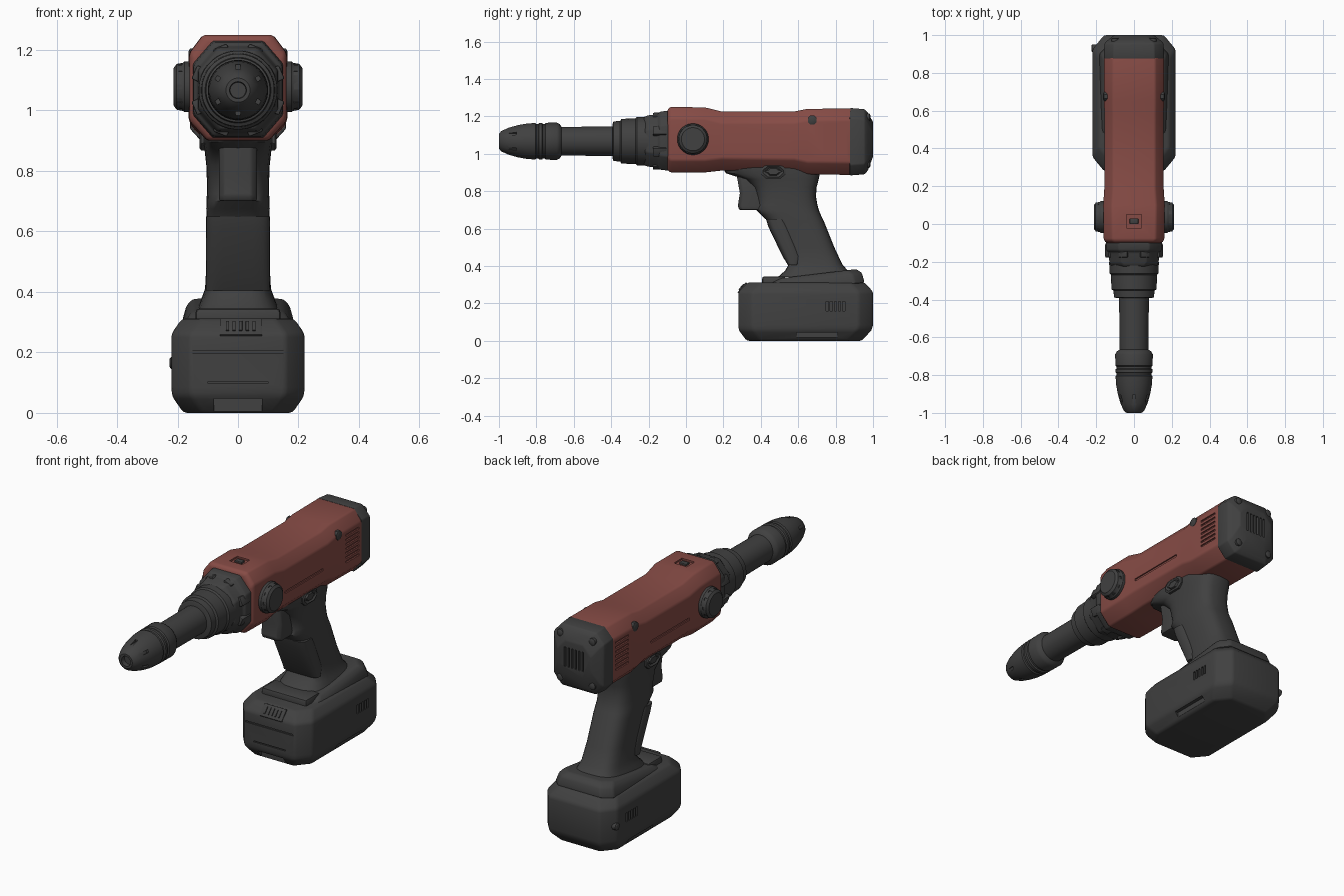
import bpy, bmesh, math
from mathutils import Matrix, Vector

if "Cube" in bpy.data.objects:
    bpy.data.objects.remove(bpy.data.objects["Cube"])

AX = 1.067  # height of the drive axis


def material(name, rgb):
    m = bpy.data.materials.new(name)
    m.diffuse_color = (*rgb, 1)
    m.use_nodes = True
    m.node_tree.nodes["Principled BSDF"].inputs["Base Color"].default_value = m.diffuse_color
    return m


RED = material("dull red", (0.24, 0.071, 0.060))
GREY = material("dark grey", (0.052, 0.052, 0.052))


def add_boxes(bm, boxes):
    # each box: centre, size, optional rotation matrix
    for b in boxes:
        m = Matrix.Translation(b[0])
        if len(b) > 2:
            m = m @ b[2]
        bmesh.ops.create_cube(bm, size=1, matrix=m @ Matrix.Diagonal((*b[1], 1)))


def to_object(name, bm, mat=None):
    bmesh.ops.recalc_face_normals(bm, faces=bm.faces)
    me = bpy.data.meshes.new(name)
    bm.to_mesh(me)
    bm.free()
    ob = bpy.data.objects.new(name, me)
    bpy.context.collection.objects.link(ob)
    if mat:
        me.materials.append(mat)
    return ob


def finish(ob, bevel=0.0, cuts=(), angle=32, seg=2):
    # bevel the edges, cut the slots, then shade smooth
    if bevel:
        m = ob.modifiers.new("bevel", 'BEVEL')
        m.width, m.segments, m.limit_method = bevel, seg, 'ANGLE'
        m.angle_limit = math.radians(25)
    cutter = None
    if cuts:
        bm = bmesh.new()
        add_boxes(bm, cuts)
        cutter = to_object("slot_cutter", bm)
        cutter.hide_render = True
        m = ob.modifiers.new("slots", 'BOOLEAN')
        m.object, m.operation, m.solver, m.use_self = cutter, 'DIFFERENCE', 'EXACT', True
    bpy.ops.object.select_all(action='DESELECT')
    bpy.context.view_layer.objects.active = ob
    ob.select_set(True)
    if bevel or cuts:
        bpy.ops.object.convert(target='MESH')
    if cutter:
        bpy.data.objects.remove(cutter)
    bpy.ops.object.shade_smooth_by_angle(angle=math.radians(angle))
    return ob


def loft(name, rings, mat, **kw):
    bm = bmesh.new()
    vs = [[bm.verts.new(p) for p in r] for r in rings]
    n = len(vs[0])
    for a, b in zip(vs, vs[1:]):
        for i in range(n):
            bm.faces.new((a[i], a[(i + 1) % n], b[(i + 1) % n], b[i]))
    bm.faces.new(vs[0])
    bm.faces.new(vs[-1])
    return finish(to_object(name, bm, mat), **kw)


def lathe(name, prof, centre, axis, mat, n=32, **kw):
    # prof: (distance along axis, radius), axis 'X' or 'Y'
    c, rings = Vector(centre), []
    for d, r in prof:
        ring = []
        for i in range(n):
            a = 2 * math.pi * (i + 0.5) / n
            u, w = r * math.cos(a), r * math.sin(a)
            ring.append(c + Vector((d, u, w) if axis == 'X' else (u, d, w)))
        rings.append(ring)
    return loft(name, rings, mat, **kw)


def box(name, boxes, mat, bevel=0.006):
    bm = bmesh.new()
    add_boxes(bm, boxes)
    return finish(to_object(name, bm, mat), bevel=bevel)


def octagon(hw, v0, v1, cu, cv, cu1=None, cv1=None):
    # rectangle with chamfered corners; low and high chamfers may differ
    cu1, cv1 = cu1 or cu, cv1 or cv
    half = [(hw - cu, v0), (hw, v0 + cv), (hw, v1 - cv1), (hw - cu1, v1)]
    return half + [(-u, v) for u, v in reversed(half)]


def rounded(z, y0, y1, hw, n=28, e=3.2):
    pts = []
    for i in range(n):
        a = 2 * math.pi * i / n
        c, s = math.cos(a), math.sin(a)
        pts.append((math.copysign(abs(c) ** (2 / e), c) * hw,
                    (y0 + y1) / 2 + math.copysign(abs(s) ** (2 / e), s) * (y1 - y0) / 2, z))
    return pts


def spin(angle, radius, y):
    # place something at an angle around the drive axis
    return (radius * math.cos(angle), y, AX + radius * math.sin(angle)), Matrix.Rotation(-angle, 4, 'Y')


# red motor housing, with side slots, vents and a top switch recess
body = [(-0.10, .148, .915, 1.235), (-0.085, .16, .90, 1.25), (0.10, .163, .90, 1.248),
        (0.19, .157, .91, 1.226), (0.58, .157, .905, 1.226), (0.65, .158, .89, 1.24), (0.885, .158, .887, 1.242)]
cuts = [((0, 0.015, 1.25), (.08, .07, .02))]
for s in (-1, 1):
    cuts.append((((s * .165), .365, 1.04), (.03, .34, .014)))
    cuts += [((s * .165, .795, 1.005 + .025 * i), (.03, .115, .011)) for i in range(7)]
loft("motor_housing", [[(u, y, v) for u, v in octagon(h, a, b, .06, .065, .045, .06)] for y, h, a, b in body],
     RED, bevel=.018, cuts=cuts, seg=3)
box("direction_switch", [((0, .015, 1.244), (.045, .03, .012))], GREY, .003)

# grey rear cap with upright vents
cap = [(.875, .159, .884, 1.245), (.955, .157, .89, 1.238), (.972, .14, .91, 1.22), (1.0, .105, .985, 1.17)]
cuts = [((-.055 + .022 * i, 1.0, 1.078), (.011, .03, .11)) for i in range(6)]
loft("rear_cap", [[(u, y, v) for u, v in octagon(h, a, b, .05, .055)] for y, h, a, b in cap],
     GREY, bevel=.006, cuts=cuts)
for s in (-1, 1):
    for z in (.945, 1.195):
        lathe("cap_screw", [(.94, .02), (.982, .02), (.986, .012)], (s * .1, 0, z), 'Y', GREY, n=12)

# parts mirrored on both sides
for s in (-1, 1):
    notches = []
    for i in range(10):
        a = 2 * math.pi * i / 10
        notches.append(((s * .2, .037 + .083 * math.cos(a), 1.078 + .083 * math.sin(a)), (.03, .016, .016),
                        Matrix.Rotation(a, 4, 'X')))
    lathe("side_knob", [(s * .15, .084), (s * .177, .084), (s * .182, .08), (s * .203, .076), (s * .213, .062)],
          (0, .037, 1.078), 'X', GREY, cuts=notches)
    lathe("housing_screw", [(s * .14, .026), (s * .159, .026), (s * .163, .018)], (0, .675, 1.18), 'X', GREY, n=8)
    # button on the top of the handle
    loft("side_button", [[(s * x, .467 + u, .905 + v) for u, v in octagon(h, -k, k, .025, .022)]
                         for x, h, k in ((.08, .065, .037), (.122, .065, .037), (.128, .055, .029),
                                         (.118, .045, .02), (.126, .04, .017))], GREY)

# gear collar with blocks around it
collar = [(-.225, .118, .94, 1.195), (-.205, .13, .932, 1.205), (-.15, .135, .925, 1.212), (-.14, .146, .915, 1.225),
          (-.08, .15, .908, 1.232)]
loft("gear_collar", [[(u, y, v) for u, v in octagon(h, a, b, .065, .075)] for y, h, a, b in collar],
     GREY, bevel=.008)
blocks = []
for i in range(8):
    p, rot = spin(2 * math.pi * (i + .5) / 8, .14, -.14)
    blocks.append((p, (.034, .075, .05), rot))
box("collar_blocks", blocks, GREY)

# stepped sleeve, spindle and nose
lathe("stepped_sleeve", [(-.392, .095), (-.388, .106), (-.352, .109), (-.346, .12), (-.27, .122), (-.262, .13),
                         (-.2, .132)], (0, 0, AX), 'Y', GREY, n=40)
slots = []
for i in range(6):
    p, rot = spin(2 * math.pi * (i + .5) / 6, .085, -.93)
    slots.append((p, (.03, .05, .015), rot))
lathe("chuck", [(-.975, .026), (-1.0, .028), (-1.0, .04), (-.988, .054), (-.95, .072), (-.90, .086), (-.85, .095),
                (-.805, .098), (-.80, .092), (-.79, .092), (-.785, .099), (-.77, .099), (-.765, .092), (-.755, .092),
                (-.75, .099), (-.69, .1), (-.675, .092), (-.665, .077), (-.38, .079)],
      (0, 0, AX), 'Y', GREY, n=36, cuts=slots)

# slanted handle, thumb lip and grip pad
handle = [(.34, .49, .91, .135), (.375, .53, .865, .122), (.41, .55, .835, .109), (.50, .503, .793, .104),
          (.64, .437, .737, .104), (.675, .40, .72, .105), (.70, .375, .71, .104), (.725, .385, .703, .103),
          (.77, .375, .695, .103), (.82, .36, .698, .105), (.865, .31, .71, .11), (.895, .215, .715, .115),
          (.93, .19, .715, .115)]
loft("handle", [rounded(*h) for h in handle], GREY, angle=38)
loft("grip_pad", [rounded(z, a, b, .106, e=4) for z, a, b in
                  ((.405, .545, .60), (.45, .517, .622), (.61, .44, .555), (.65, .428, .53))], GREY, angle=38)

# trigger
trig = [(.70, .285, .41), (.72, .277, .42), (.79, .288, .42), (.88, .272, .42)]
loft("trigger", [[(u, v, z) for u, v in octagon(.062, a, b, .018, .018)] for z, a, b in trig], GREY, bevel=.006)

# foot of the handle, sloping up to the rear
foot = [(.28, .185, .42, .955), (.335, .17, .43, .94), (.358, .15, .47, .91)]
loft("handle_foot", [[(u, v, z + .12 * (v - .7)) for u, v in octagon(h, a, b, .05, .05)] for z, h, a, b in foot],
     GREY, bevel=.01)
box("foot_front_block", [((0, .47, .315), (.28, .125, .06))], GREY, .012)
box("foot_rear_block", [((0, .89, .352), (.16, .08, .04))], GREY, .01)

# battery with seam, side vents and lower recesses
batt = [(0, .18, .325, .94), (.055, .218, .283, .99), (.085, .22, .28, 1.0), (.262, .22, .28, 1.0), (.312, .185, .33, .955)]
cuts = [((0, .28, .2), (.30, .012, .008)), ((0, .28, .1), (.2, .012, .006)), ((0, .29, .018), (.16, .07, .06))]
for s in (-1, 1):
    cuts += [((s * .22, .755 + .022 * i, .185), (.02, .012, .05)) for i in range(5)]
    cuts.append(((s * .212, .7, .02), (.04, .22, .05)))
loft("battery", [[(u, v, z) for u, v in octagon(h, a, b, .062, .075)] for z, h, a, b in batt],
     GREY, bevel=.012, cuts=cuts)

# charge gauge on the battery front
tilt = Matrix.Rotation(math.radians(-40), 4, 'X')
box("battery_gauge", [((.01, .302, .282), (.14, .012, .07), tilt)], GREY, .003)
box("gauge_bars", [((-.035 + .022 * i, .298, .286), (.011, .012, .04), tilt) for i in range(5)], GREY, .002)
lathe("battery_button", [(-.17, .02), (-.222, .02), (-.226, .014)], (0, .93, .165), 'X', GREY, n=12)
